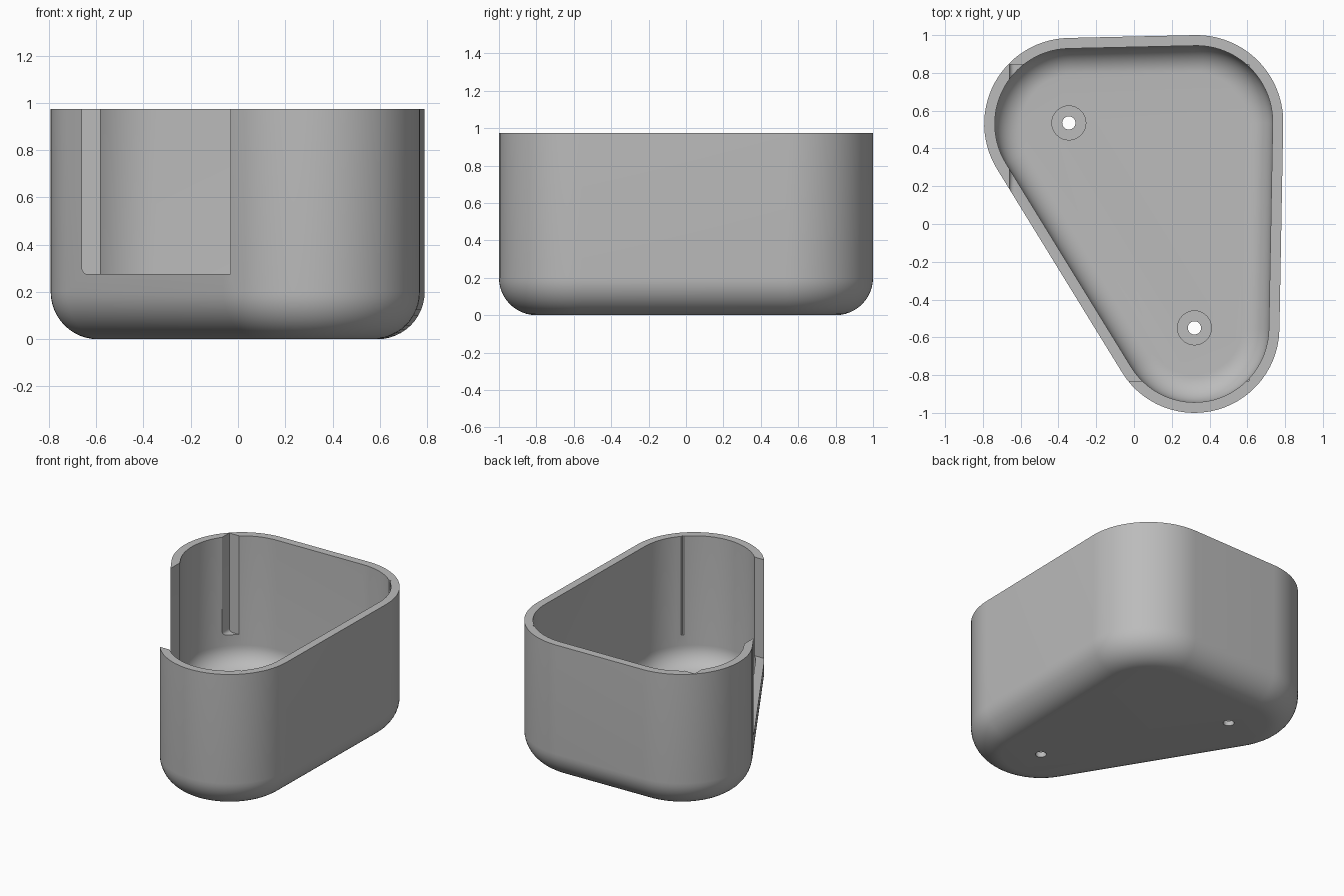
import bpy, bmesh, math
from mathutils import Vector, Matrix

cube = bpy.data.objects.get("Cube")
if cube:
    bpy.data.objects.remove(cube, do_unlink=True)

# Corner circles of the rounded triangle, counter-clockwise: x, y, radius
CORNERS = [(0.32, -0.55, 0.45), (0.33, 0.54, 0.46), (-0.338, 0.53, 0.455)]
HEIGHT, FILLET, WALL, ARC = 0.975, 0.2, 0.056, 28
SILL = 0.275

grey = bpy.data.materials.new("plain grey")
grey.use_nodes = True
COLOUR = (0.5, 0.5, 0.5, 1)
grey.diffuse_color = COLOUR
grey.node_tree.nodes["Principled BSDF"].inputs["Base Color"].default_value = COLOUR


def tangent_angle(a, b):
    """Direction of the outer normal of the line joining two circles."""
    d = Vector(b[:2]) - Vector(a[:2])
    return math.atan2(d.y, d.x) - math.acos((a[2] - b[2]) / d.length)


def outline(inset):
    """Rounded triangle pulled inwards by an inset."""
    points = []
    for i, c in enumerate(CORNERS):
        start = tangent_angle(CORNERS[i - 1], c)
        sweep = (tangent_angle(c, CORNERS[(i + 1) % 3]) - start) % math.tau
        for k in range(ARC + 1):
            t = start + sweep * k / ARC
            r = c[2] - inset
            points.append((c[0] + r * math.cos(t), c[1] + r * math.sin(t)))
    return points


def fillet_profile(offset, steps=12):
    """Inset and height pairs from the flat floor up to the wall."""
    r = FILLET - offset
    angles = [math.pi / 2 * k / steps for k in range(steps + 1)]
    return [(FILLET - r * math.sin(t), FILLET - r * math.cos(t)) for t in angles]


def make_object(name, bm):
    bmesh.ops.recalc_face_normals(bm, faces=bm.faces)
    mesh = bpy.data.meshes.new(name)
    bm.to_mesh(mesh)
    bm.free()
    mesh.materials.append(grey)
    ob = bpy.data.objects.new(name, mesh)
    bpy.context.collection.objects.link(ob)
    return ob


def box_cutter(name, low, high):
    low, high = Vector(low), Vector(high)
    bm = bmesh.new()
    matrix = Matrix.Translation((low + high) / 2) @ Matrix.Diagonal((*(high - low), 1))
    bmesh.ops.create_cube(bm, size=1, matrix=matrix)
    # Round the lower edge along the open side
    edge = [e for e in bm.edges
            if all(v.co.x < low.x + 0.01 and v.co.z < low.z + 0.01 for v in e.verts)]
    bmesh.ops.bevel(bm, geom=edge, offset=0.025, segments=4, profile=0.5, affect='EDGES')
    return make_object(name, bm)


def drill_cutter(name, x, y, radius, low, high):
    bm = bmesh.new()
    bmesh.ops.create_cone(bm, cap_ends=True, segments=32, radius1=radius, radius2=radius,
                          depth=high - low,
                          matrix=Matrix.Translation((x, y, (low + high) / 2)))
    return make_object(name, bm)


# Tub: outer skin, rim and inner skin lofted from one profile
profile = fillet_profile(0) + [(0, HEIGHT), (WALL, HEIGHT)] + fillet_profile(WALL)[::-1]
bm = bmesh.new()
rings = [[bm.verts.new((x, y, z)) for x, y in outline(inset)] for inset, z in profile]
for lower, upper in zip(rings, rings[1:]):
    for i in range(len(lower)):
        bm.faces.new((lower[i - 1], lower[i], upper[i], upper[i - 1]))
bm.faces.new(rings[0])
bm.faces.new(rings[-1])
tub = make_object("tub", bm)

# Rectangular pocket opening the slanted wall and notching the corners
cutters = [box_cutter("pocket_cutter", (-0.66, -0.83, SILL), (0.61, 0.845, 1.2))]

# Screw holes with shallow counterbores
for x, y in ((-0.345, 0.535), (0.32, -0.55)):
    cutters.append(drill_cutter("hole_cutter", x, y, 0.035, -0.1, 0.2))
    cutters.append(drill_cutter("counterbore_cutter", x, y, 0.09, WALL - 0.02, 0.2))

bpy.context.view_layer.objects.active = tub
for cutter in cutters:
    cutter.hide_render = True
    mod = tub.modifiers.new("cut", 'BOOLEAN')
    mod.operation, mod.solver, mod.object = 'DIFFERENCE', 'EXACT', cutter
    bpy.ops.object.modifier_apply(modifier=mod.name)
    bpy.data.objects.remove(cutter, do_unlink=True)

bpy.ops.object.select_all(action='DESELECT')
tub.select_set(True)
bpy.ops.object.shade_smooth_by_angle(angle=math.radians(30))
